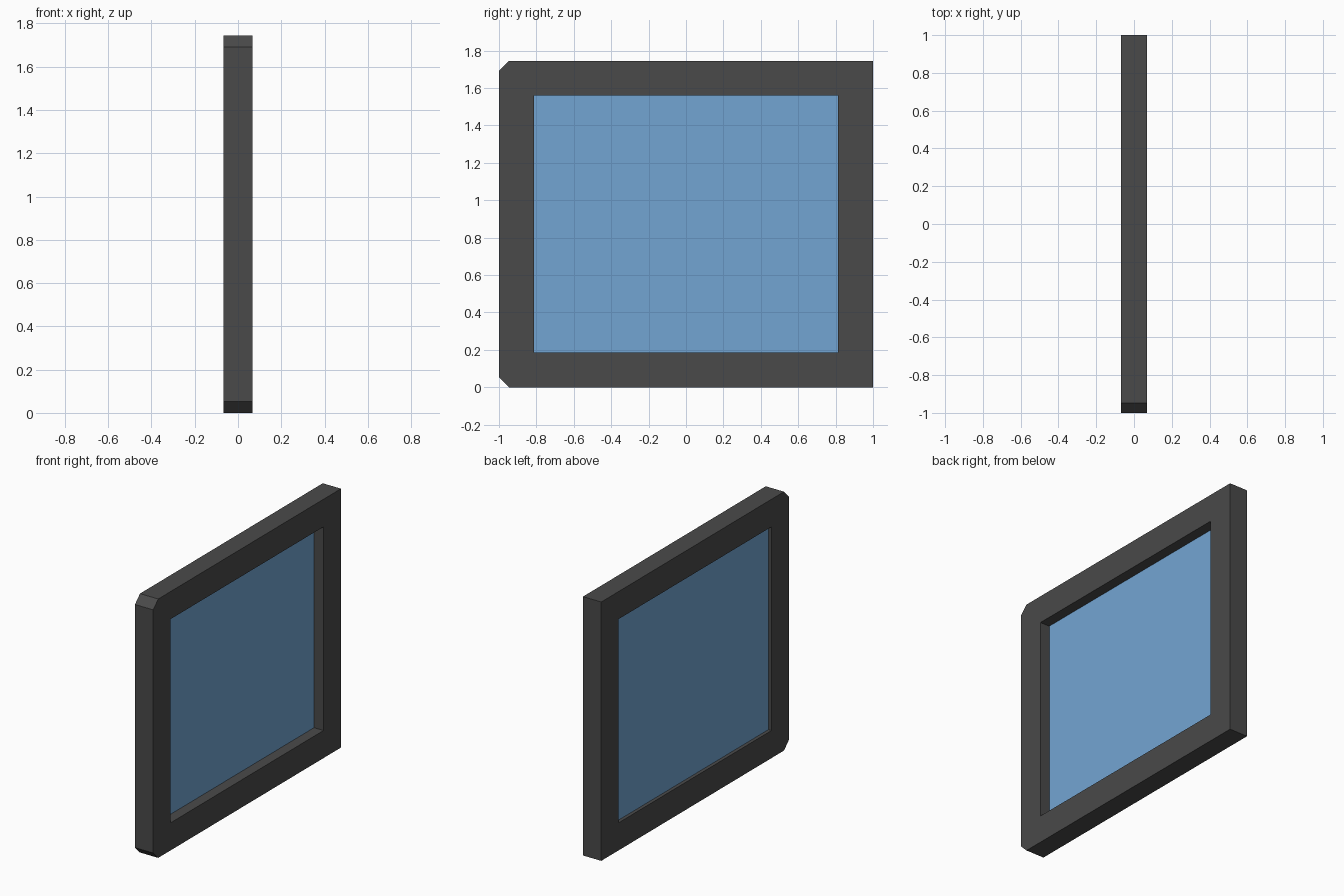
import bpy
import bmesh

if "Cube" in bpy.data.objects:
    bpy.data.objects.remove(bpy.data.objects["Cube"])

H, T, BORDER, CUT = 1.745, 0.068, 0.186, 0.053


def material(name, rgb):
    m = bpy.data.materials.new(name)
    m.diffuse_color = (*rgb, 1)
    m.use_nodes = True
    m.node_tree.nodes["Principled BSDF"].inputs["Base Color"].default_value = m.diffuse_color
    return m


def slab(name, points, faces, x0, x1, mat):
    """Flat outline in the y-z plane, extruded from x0 to x1."""
    bm = bmesh.new()
    verts = [bm.verts.new((x0, y, z)) for y, z in points]
    flat = [bm.faces.new([verts[i] for i in f]) for f in faces]
    ext = bmesh.ops.extrude_face_region(bm, geom=flat, use_keep_orig=True)
    moved = [g for g in ext["geom"] if isinstance(g, bmesh.types.BMVert)]
    bmesh.ops.translate(bm, verts=moved, vec=(x1 - x0, 0, 0))
    bmesh.ops.recalc_face_normals(bm, faces=bm.faces)
    mesh = bpy.data.meshes.new(name)
    bm.to_mesh(mesh)
    bm.free()
    mesh.materials.append(mat)
    obj = bpy.data.objects.new(name, mesh)
    bpy.context.collection.objects.link(obj)
    return obj


dark = material("dark grey", (0.068, 0.068, 0.068))
blue = material("glass blue", (0.171, 0.378, 0.651))

# Frame: outer outline with two cut corners on the front edge, then the opening
outer = [(-1 + CUT, 0), (1, 0), (1, H), (-1 + CUT, H), (-1, H - CUT), (-1, CUT)]
w, lo, hi = 1 - BORDER, BORDER, H - BORDER
opening = [(-w, lo), (w, lo), (w, hi), (-w, hi)]
slab("window_frame", outer + opening,
     [(0, 1, 7, 6), (1, 2, 8, 7), (2, 3, 9, 8), (3, 4, 5, 0, 6, 9)],
     -T, T, dark)

# Glass pane, set nearer the -x side of the opening
slab("glass_pane", opening, [(0, 1, 2, 3)], -0.045, -0.003, blue)
